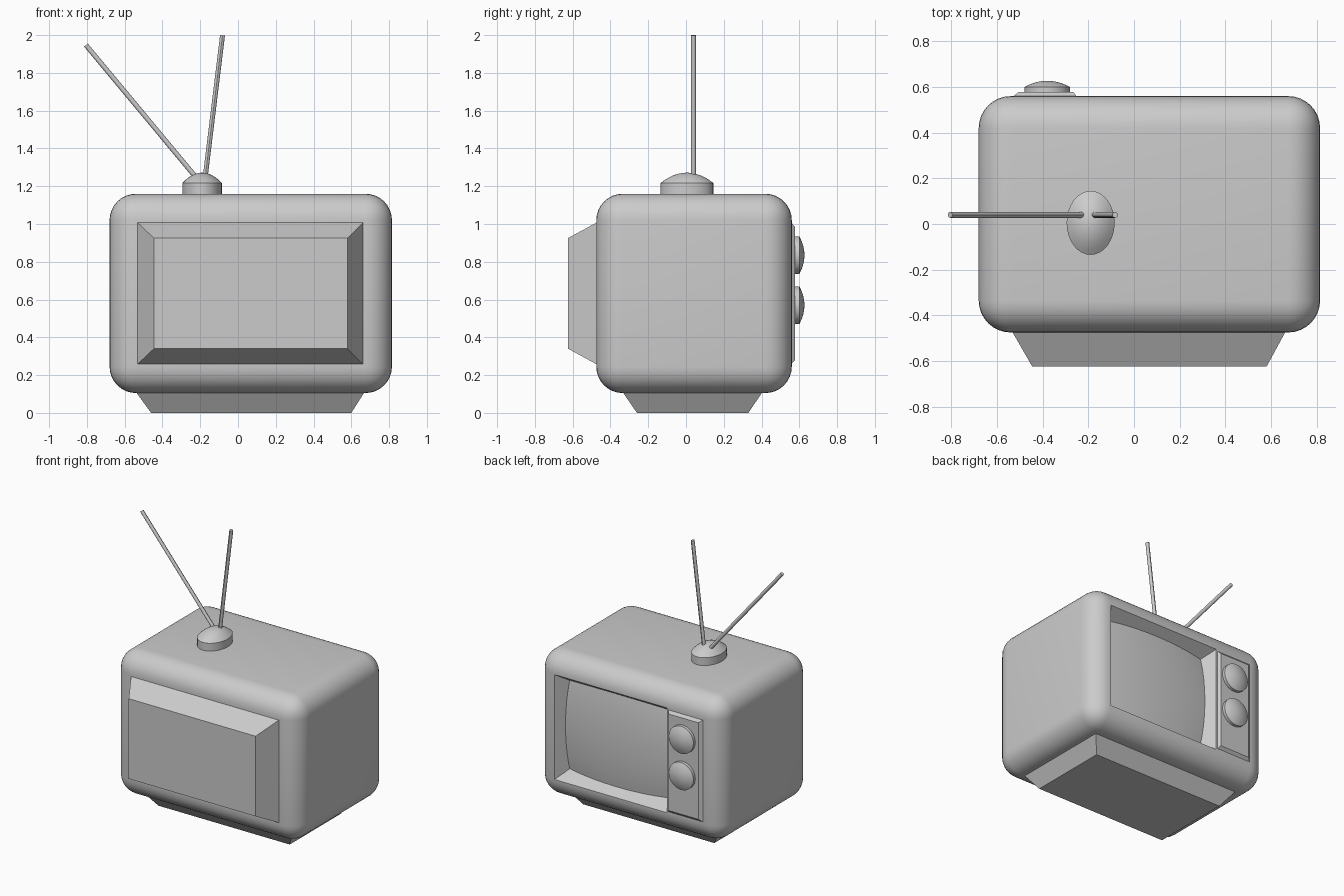
import bpy, bmesh, math
from mathutils import Vector

if "Cube" in bpy.data.objects:
    bpy.data.objects.remove(bpy.data.objects["Cube"])


def finish(name, bm, smooth=False):
    bmesh.ops.recalc_face_normals(bm, faces=bm.faces)
    mesh = bpy.data.meshes.new(name)
    bm.to_mesh(mesh)
    bm.free()
    ob = bpy.data.objects.new(name, mesh)
    bpy.context.collection.objects.link(ob)
    if smooth:
        shade(ob)
    return ob


def shade(ob):
    bpy.ops.object.select_all(action='DESELECT')
    bpy.context.view_layer.objects.active = ob
    ob.select_set(True)
    bpy.ops.object.shade_smooth_by_angle(angle=math.radians(30))


def frustum(name, axis, a, ra, b, rb):
    """Tapered box between two rectangles (u0, u1, v0, v1) at a and b along y or z."""
    bm = bmesh.new()
    loops = []
    for t, (u0, u1, v0, v1) in ((a, ra), (b, rb)):
        pts = [(u0, v0), (u1, v0), (u1, v1), (u0, v1)]
        loops.append([bm.verts.new((u, t, v) if axis == 'y' else (u, v, t)) for u, v in pts])
    for loop in loops:
        bm.faces.new(loop)
    for i in range(4):
        j = (i + 1) % 4
        bm.faces.new((loops[0][i], loops[0][j], loops[1][j], loops[1][i]))
    return finish(name, bm)


def domed_disc(name, origin, rx, ry, wall, dome, facing_y=False, sides=32, rings=6):
    """Short cylinder with a rounded cap, facing +z or +y."""
    profile = [(1, 0), (1, wall)]
    profile += [(1 - i / rings, wall + dome * (1 - (1 - i / rings) ** 2)) for i in range(1, rings)]
    bm = bmesh.new()

    def place(x, y, h):
        p = (x, h, y) if facing_y else (x, y, h)
        return bm.verts.new(Vector(origin) + Vector(p))

    loops = []
    for r, h in profile:
        loops.append([place(rx * r * math.cos(k * math.tau / sides),
                            ry * r * math.sin(k * math.tau / sides), h) for k in range(sides)])
    tip = place(0, 0, wall + dome)
    bm.faces.new(loops[0])
    for k in range(sides):
        n = (k + 1) % sides
        for lo, hi in zip(loops, loops[1:]):
            bm.faces.new((lo[k], lo[n], hi[n], hi[k]))
        bm.faces.new((loops[-1][k], loops[-1][n], tip))
    return finish(name, bm, True)


def rod(name, start, end, radius):
    start, end = Vector(start), Vector(end)
    d = end - start
    bpy.ops.mesh.primitive_cylinder_add(vertices=12, radius=radius, depth=d.length,
                                        location=(start + end) / 2,
                                        rotation=d.to_track_quat('Z', 'Y').to_euler())
    bpy.context.object.name = name
    shade(bpy.context.object)


# Rounded cabinet
FACE = 0.56
bpy.ops.mesh.primitive_cube_add(size=1, location=(0.0675, 0.0425, 0.6325))
cabinet = bpy.context.object
cabinet.name = "cabinet"
cabinet.scale = (1.495, 1.035, 1.055)
bpy.ops.object.transform_apply(location=True, rotation=True, scale=True)
bevel = cabinet.modifiers.new("round", 'BEVEL')
bevel.width, bevel.segments = 0.14, 8
bpy.ops.object.modifier_apply(modifier=bevel.name)

# Screen recess with sloping walls, cut into the cabinet
X0, X1, Z0, Z1 = -0.24, 0.67, 0.25, 1.015
DEPTH, IN = 0.09, 0.06


def opening(d):
    s = IN * d / DEPTH
    return (X0 + s, X1 - s, Z0 + s, Z1 - s)


cutter = frustum("recess_cutter", 'y', FACE + 0.02, opening(-0.02), FACE - 0.1, opening(0.1))
cutter.hide_render = True
bpy.context.view_layer.objects.active = cabinet
cut = cabinet.modifiers.new("recess", 'BOOLEAN')
cut.object, cut.operation, cut.solver = cutter, 'DIFFERENCE', 'EXACT'
bpy.ops.object.modifier_apply(modifier=cut.name)
bpy.data.objects.remove(cutter)
shade(cabinet)

# Bulging screen whose edges follow the recess walls
bm = bmesh.new()
N = 16
grid = []
for i in range(N + 1):
    row = []
    for j in range(N + 1):
        u, v = 2 * i / N - 1, 2 * j / N - 1
        d = DEPTH - 0.025 * (1 - u * u) - 0.025 * (1 - v * v)
        a, b, c, e = opening(d)
        row.append(bm.verts.new(((a + b) / 2 + u * (b - a) / 2, FACE - d,
                                 (c + e) / 2 + v * (e - c) / 2)))
    grid.append(row)
for i in range(N):
    for j in range(N):
        bm.faces.new((grid[i][j], grid[i][j + 1], grid[i + 1][j + 1], grid[i + 1][j]))
screen = finish("screen", bm, True)
if screen.data.polygons[0].normal.y < 0:
    screen.data.flip_normals()

# Control panel and knobs
frustum("control_panel", 'y', FACE - 0.01, (-0.54, -0.245, 0.25, 1.015),
        FACE + 0.018, (-0.505, -0.265, 0.28, 0.985))
for label, z in (("upper", 0.835), ("lower", 0.57)):
    domed_disc(label + "_knob", (-0.38, FACE + 0.01, z), 0.1, 0.1, 0.03, 0.027, True)

# Tapered rear housing and stand
frustum("rear_housing", 'y', -0.46, (-0.54, 0.67, 0.25, 1.015),
        -0.625, (-0.445, 0.58, 0.34, 0.925))
frustum("stand", 'z', 0.11, (-0.54, 0.67, -0.335, 0.405), 0, (-0.46, 0.6, -0.26, 0.33))

# Antenna base and rods
domed_disc("antenna_base", (-0.19, 0.005, 1.15), 0.105, 0.14, 0.067, 0.055)
rod("left_antenna", (-0.2, 0.04, 1.22), (-0.805, 0.04, 1.947), 0.013)
rod("right_antenna", (-0.177, 0.04, 1.22), (-0.082, 0.04, 1.999), 0.013)
